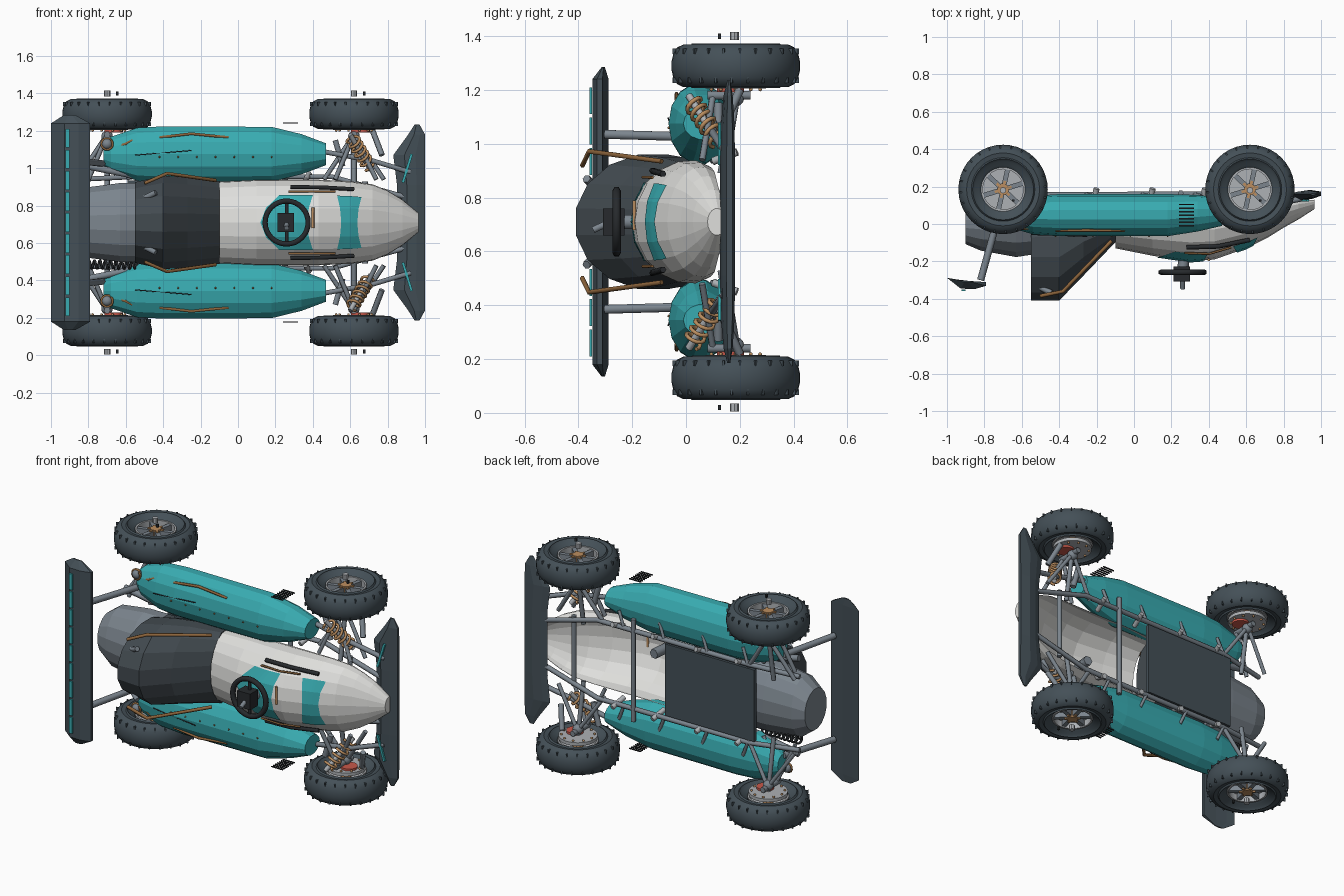
import bpy, bmesh
from math import sin, cos, pi, radians
from mathutils import Vector

cube = bpy.data.objects.get("Cube")
if cube:
    bpy.data.objects.remove(cube)
MID = 0.71  # the car lies on its side: width runs along z, its roof faces -y


def material(name, r, g, b):
    m = bpy.data.materials.new(name)
    m.use_nodes = True
    m.diffuse_color = (r, g, b, 1)
    m.node_tree.nodes["Principled BSDF"].inputs["Base Color"].default_value = (r, g, b, 1)
    return m


TEAL = material("teal paint", 0.04, 0.41, 0.44)
WHITE = material("off white paint", 0.74, 0.74, 0.72)
COVER = material("dark grey paint", 0.055, 0.069, 0.08)
RUBBER = material("charcoal", 0.058, 0.08, 0.096)
BLACK = material("black trim", 0.02, 0.023, 0.026)
STEEL = material("steel grey", 0.20, 0.235, 0.27)
SILVER = material("silver", 0.42, 0.44, 0.46)
COPPER = material("copper", 0.5, 0.27, 0.115)
BROWN = material("dark copper", 0.27, 0.13, 0.045)
RED = material("brake red", 0.58, 0.1, 0.07)


def finish(name, bm, mat, smooth=False):
    bmesh.ops.recalc_face_normals(bm, faces=bm.faces)
    me = bpy.data.meshes.new(name)
    bm.to_mesh(me)
    bm.free()
    ob = bpy.data.objects.new(name, me)
    bpy.context.collection.objects.link(ob)
    me.materials.append(mat)
    if smooth:
        bpy.context.view_layer.objects.active = ob
        ob.select_set(True)
        bpy.ops.object.shade_smooth_by_angle(angle=radians(35))
        ob.select_set(False)
    return ob


def loft(name, rings, mat, closed=True, caps=(True, True), loop=False, smooth=False):
    bm = bmesh.new()
    rows = [[bm.verts.new(p) for p in ring] for ring in rings]
    n = len(rows[0])
    pairs = list(zip(rows, rows[1:])) + ([(rows[-1], rows[0])] if loop else [])
    for a, b in pairs:
        for i in range(n if closed else n - 1):
            j = (i + 1) % n
            bm.faces.new((a[i], a[j], b[j], b[i]))
    for row, cap in zip((rows[0], rows[-1]), caps):
        if cap and not loop:
            bm.faces.new(row)
    return finish(name, bm, mat, smooth)


def box(name, c, size, mat, turn=(0, 0, 0)):
    bm = bmesh.new()
    bmesh.ops.create_cube(bm, size=1)
    bmesh.ops.scale(bm, vec=size, verts=bm.verts)
    ob = finish(name, bm, mat)
    ob.location = (c[0], c[1], MID + c[2])
    ob.rotation_euler = turn


def ball(name, c, r, mat):
    bm = bmesh.new()
    bmesh.ops.create_icosphere(bm, subdivisions=2, radius=r)
    finish(name, bm, mat, True).location = (c[0], c[1], MID + c[2])


def tube(name, pts, r, mat, cyclic=False):
    cu = bpy.data.curves.new(name, "CURVE")
    cu.dimensions = "3D"
    cu.bevel_depth, cu.bevel_resolution, cu.use_fill_caps = r, 1, True
    sp = cu.splines.new("POLY")
    sp.points.add(len(pts) - 1)
    for p, q in zip(sp.points, pts):
        p.co = (q[0], q[1], MID + q[2], 1)
    sp.use_cyclic_u = cyclic
    cu.materials.append(mat)
    ob = bpy.data.objects.new(name, cu)
    bpy.context.collection.objects.link(ob)


def spring(name, a, b, r, turns, wire, mat):
    a, b = Vector(a), Vector(b)
    axis = (b - a).normalized()
    u = axis.orthogonal().normalized()
    v = axis.cross(u)
    n = turns * 12
    tube(name, [a + (b - a) * i / n + r * (u * cos(i * pi / 6) + v * sin(i * pi / 6))
                for i in range(n + 1)], wire, mat)


def lathe(name, profile, c, mat, seg=40, loop=False):
    rings = [[(c[0] + r * cos(2 * pi * i / seg), c[1] + r * sin(2 * pi * i / seg), MID + c[2] + h)
              for i in range(seg)] for r, h in profile]
    loft(name, rings, mat, loop=loop, smooth=True)


def section(st, angles, grow=0, w=0):
    x, yc, up, down, rz = st
    return [(x, yc - ((up if sin(a) > 0 else down) + grow) * sin(a), MID + w + (rz + grow) * cos(a))
            for a in angles]


def circle(n):
    return [2 * pi * (i + 0.5) / n for i in range(n)]


# Open nose shell, stations are x, centre y, upper radius, lower radius, half width
NOSE = [(-0.1, 0.02, 0.15, 0.15, 0.22), (0.1, 0.02, 0.19, 0.15, 0.23), (0.3, 0.02, 0.22, 0.15, 0.23),
        (0.43, 0.02, 0.21, 0.15, 0.23), (0.6, 0.04, 0.17, 0.13, 0.222), (0.72, 0.06, 0.13, 0.11, 0.205),
        (0.8, 0.08, 0.1, 0.08, 0.172), (0.88, 0.1, 0.075, 0.06, 0.122), (0.965, 0.115, 0.035, 0.035, 0.05)]
ARC = [radians(-25 + 230 * k / 12) for k in range(13)]
loft("nose_shell", [section(s, ARC) for s in NOSE], WHITE, closed=False, caps=(False, True))


def nose_at(x):
    for a, b in zip(NOSE, NOSE[1:]):
        if x <= b[0]:
            t = (x - a[0]) / (b[0] - a[0])
            return tuple(p + (q - p) * t for p, q in zip(a, b))


# Painted panels that follow the nose, with bowed rear and front edges
for name, x0, bow0, x1, bow1 in (("nose_panel", 0.53, 0.022, 0.66, -0.022),
                                 ("cockpit_panel", 0.22, -0.1, 0.4, -0.03)):
    rows = []
    for i in range(9):
        row = []
        for k in range(4, 9):
            bow = sin(pi * (k - 4) / 4)
            xa, xb = x0 + bow0 * bow, x1 + bow1 * bow
            row.append(section(nose_at(xa + (xb - xa) * i / 8), [ARC[k]], 0.006)[0])
        rows.append(row)
    loft(name, rows, TEAL, closed=False, caps=(False, False))
tube("cockpit_trim", [(0.4, -0.192, -0.03), (0.4, -0.192, 0.08)], 0.008, COPPER)

# Engine cover with raised intake, floor plate and gearbox tail
loft("engine_cover", [section(s, circle(16)) for s in (
    (-0.55, -0.12, 0.295, 0.25, 0.22), (-0.4, -0.12, 0.295, 0.265, 0.255), (-0.27, -0.05, 0.23, 0.195, 0.245),
    (-0.1, 0.0, 0.1, 0.14, 0.225))], COVER)
box("floor_plate", (-0.28, 0.155, 0), (0.62, 0.024, 0.45), RUBBER)
loft("gearbox_tail", [section(s, circle(16)) for s in (
    (-0.9, 0.0, 0.11, 0.11, 0.13), (-0.82, 0.0, 0.145, 0.13, 0.19), (-0.63, 0.0, 0.18, 0.145, 0.215),
    (-0.5, 0.0, 0.16, 0.15, 0.215))], STEEL)


# Wings lofted across the width: w, leading x, trailing x, thickness scale
def wing(name, y, thick, camber, stations):
    rings = []
    for w, x0, x1, s in stations:
        prof = ((0, 0), (0.35, 0.75), (0.7, 0.55), (1, 0.2), (1, -0.3), (0.6, -0.5), (0.25, -0.3))
        rings.append([(x0 + (x1 - x0) * u, y - (v * thick + camber * sin(pi * u) * 0.5) * s
                       + camber * (0.5 - u) * s, MID + w) for u, v in prof])
    loft(name, rings, RUBBER)


wing("rear_wing", -0.305, 0.04, 0.035, [(-0.575, -0.93, -0.87, 0.2), (-0.53, -1, -0.79, 1),
                                       (0.53, -1, -0.79, 1), (0.575, -0.93, -0.87, 0.2)])
wing("front_wing", 0.16, 0.045, 0.0, [
    (-0.525, 0.945, 0.97, 0.2), (-0.47, 0.91, 1, 0.6), (-0.36, 0.83, 1, 0.9), (-0.2, 0.85, 1, 1),
    (0.2, 0.85, 1, 1), (0.36, 0.83, 1, 0.9), (0.47, 0.91, 1, 0.6), (0.525, 0.945, 0.97, 0.2)])
for i in range(9):
    box("rear_wing_stripe", (-0.912, -0.354, -0.45 + 0.1125 * i), (0.022, 0.009, 0.1), TEAL)

# Steering wheel and column
C = (0.26, -0.258, 0)
tube("steering_rim", [(C[0] + 0.115 * cos(i * pi / 16), C[1], 0.115 * sin(i * pi / 16))
                      for i in range(32)], 0.016, BLACK, True)
box("steering_display", (0.255, -0.268, 0), (0.09, 0.08, 0.1), BLACK)
tube("steering_knob", [(0.26, -0.28, 0), (0.26, -0.345, -0.03)], 0.014, STEEL)
tube("steering_column", [(0.26, -0.25, 0), (0.28, -0.08, 0)], 0.03, STEEL)
tube("steering_spoke", [(0.26, -0.255, -0.11), (0.26, -0.255, 0.11)], 0.01, BLACK)


def wheel(x, s):
    c = (x, 0.185, s * 0.58)
    half = [(0.115, 0.045), (0.13, 0.06), (0.15, 0.068), (0.163, 0.083), (0.17, 0.074), (0.195, 0.079),
            (0.218, 0.068), (0.232, 0.045), (0.239, 0.015)]
    lathe("tyre", half + [(r, -h) for r, h in reversed(half)], c, RUBBER, loop=True)
    lathe("rim_lip", [(0.118, -0.055), (0.118, 0.055), (0.108, 0.055), (0.108, -0.055)], c, SILVER, loop=True)
    lathe("rim_dish", [(0.115, -0.015), (0.115, 0.015)], c, SILVER)
    # Small tread lugs near both shoulders
    bm = bmesh.new()
    for i in range(24):
        for side in (-1, 1):
            a = 2 * pi * (i + side / 4) / 24
            geo = bmesh.ops.create_cube(bm, size=1)["verts"]
            bmesh.ops.scale(bm, vec=(0.016, 0.007, 0.02), verts=geo)
            bmesh.ops.translate(bm, vec=(0.228, 0, side * 0.054), verts=geo)
            for v in geo:
                px, py = v.co.x, v.co.y
                v.co.x, v.co.y = px * cos(a) - py * sin(a), px * sin(a) + py * cos(a)
    finish("tread_lugs", bm, RUBBER).location = (c[0], c[1], MID + c[2])
    for i in range(6):
        a = i * pi / 3 + 0.3
        box("wheel_spoke", (x + 0.07 * cos(a), c[1] + 0.07 * sin(a), c[2] + s * 0.03),
            (0.085, 0.026, 0.035), STEEL, (0, 0, a))
        box("hub_arm", (x + 0.032 * cos(a), c[1] + 0.032 * sin(a), c[2] + s * 0.045),
            (0.03, 0.014, 0.02), COPPER, (0, 0, a))
    lathe("hub_cap", [(0.032, -0.057), (0.032, 0.057)], c, COPPER, 10)
    lathe("hub_nut", [(0.017, -0.015), (0.017, 0.015)], (x, 0.18, s * 0.69), SILVER, 8)
    box("valve_tip", (x + 0.055, 0.125, s * 0.69), (0.012, 0.012, 0.02), BLACK)
    # Brake disc on the inner face, with bolts and caliper
    lathe("brake_disc", [(0.112, -0.01), (0.112, 0.01)], (x, c[1], s * 0.505), SILVER, 32)
    for i in range(10):
        a = i * pi / 5
        ball("disc_bolt", (x + 0.095 * cos(a), c[1] + 0.095 * sin(a), s * 0.492), 0.007, COPPER)
    lathe("brake_caliper", [(0.05, -0.012), (0.05, 0.012)], (x + 0.035, c[1] - 0.02, s * 0.494), RED, 16)
    ball("hub_joint", (x, c[1], s * 0.46), 0.032, STEEL)


# Everything that repeats on both sides
for s in (-1, 1):
    for x in (-0.70, 0.62):
        wheel(x, s)
    pod = [(-0.72, 0.07, 0.05, 0.05, 0.06), (-0.68, 0.06, 0.075, 0.07, 0.095), (-0.54, 0.05, 0.105, 0.1, 0.145),
           (-0.4, 0.05, 0.115, 0.11, 0.153), (0.18, 0.05, 0.115, 0.11, 0.15), (0.34, 0.06, 0.1, 0.095, 0.11),
           (0.47, 0.065, 0.075, 0.075, 0.06)]
    loft("side_pod", [section(p, circle(14), w=s * 0.365) for p in pod], TEAL)
    tube("pod_trim", [(-0.42, -0.035, s * 0.455), (-0.25, -0.035, s * 0.475), (-0.05, -0.035, s * 0.455)], 0.008, BROWN)
    tube("pod_seam", [(-0.55, -0.056, s * 0.36), (-0.25, -0.066, s * 0.385)], 0.003, BLACK)
    tube("pod_tail_trim", [(-0.66, 0.0, s * 0.4), (-0.6, -0.025, s * 0.42), (-0.54, -0.02, s * 0.45)], 0.008, BROWN)
    for i in range(7):
        ball("pod_rivet", (-0.42 + 0.1 * i, -0.064, s * 0.35), 0.005, BROWN)
    tube("cover_rail", [(-0.5, -0.385, s * 0.21), (-0.38, -0.36, s * 0.262), (-0.12, -0.09, s * 0.225)], 0.01, BROWN)
    tube("cover_stay", [(-0.5, -0.34, s * 0.13), (-0.44, -0.37, s * 0.16)], 0.016, STEEL)
    tube("nose_vent", [(0.28, -0.125, s * 0.19), (0.45, -0.12, s * 0.188), (0.62, -0.085, s * 0.178)], 0.012, BLACK)
    tube("nose_vent_trim", [(0.27, -0.155, s * 0.166), (0.4, -0.16, s * 0.166), (0.52, -0.125, s * 0.165)], 0.006, BROWN)
    tube("wing_strut", [(-0.82, -0.3, s * 0.325), (-0.72, 0.06, s * 0.315)], 0.019, STEEL)
    box("front_wing_fin", (0.905, 0.125, s * 0.29), (0.014, 0.012, 0.16), TEAL, (0, s * 0.3, 0))
    for i in range(7):
        box("louvre_slat", (0.28, -0.01 + 0.019 * i, s * 0.532), (0.08, 0.007, 0.006), BLACK)
    # Chassis rails with stubs
    tube("chassis_rail", [(-0.86, 0.1, s * 0.23), (-0.55, 0.155, s * 0.245), (0.5, 0.16, s * 0.245),
                          (0.92, 0.15, s * 0.13)], 0.015, STEEL)
    tube("wing_mount", [(0.45, 0.11, s * 0.38), (0.72, 0.1, s * 0.33), (0.92, 0.14, s * 0.27)], 0.015, STEEL)
    for x in (-0.5, -0.22, 0.08, 0.36):
        tube("rail_stub", [(x, 0.1, s * 0.225), (x + 0.02, 0.19, s * 0.26)], 0.016, SILVER)
        tube("pod_bracket", [(x - 0.04, 0.16, s * 0.245), (x, 0.15, s * 0.34)], 0.01, STEEL)
    # Suspension arms at both axles
    for x in (-0.70, 0.62):
        for dx, y in ((-0.16, 0.15), (0.16, 0.15), (-0.1, 0.06), (0.12, 0.06)):
            tube("suspension_arm", [(x + dx, y, s * 0.23), (x, y + 0.04, s * 0.47)], 0.013, STEEL)
        tube("upright", [(x, 0.08, s * 0.47), (x, 0.24, s * 0.47)], 0.018, STEEL)
        tube("half_shaft", [(x, 0.13, s * 0.18), (x, 0.185, s * 0.5)], 0.015, STEEL)
    tube("steering_arm", [(0.72, 0.2, s * 0.49), (0.77, 0.14, s * 0.36)], 0.016, STEEL)
    tube("front_link", [(0.52, 0.12, s * 0.44), (0.56, 0.12, s * 0.3)], 0.017, STEEL)
    spring("front_spring", (0.61, 0.02, s * 0.45), (0.7, 0.12, s * 0.3), 0.034, 6, 0.008, COPPER)
    tube("front_damper", [(0.6, 0.01, s * 0.47), (0.71, 0.13, s * 0.28)], 0.014, SILVER)
    ball("rear_mount", (-0.7, 0.0, s * 0.42), 0.03, STEEL)
    spring("rear_mount_ring", (-0.7, -0.012, s * 0.42), (-0.7, -0.002, s * 0.42), 0.03, 1, 0.007, BROWN)
    tube("exhaust", [(-0.8, 0.02, s * 0.3), (-0.6, 0.03, s * 0.26), (-0.45, 0.05, s * 0.22)], 0.02, STEEL)

# Cross members across the chassis
for x, w, y in ((0.68, 0.22, 0.14), (0.25, 0.32, 0.165)):
    tube("cross_member", [(x, y, -w), (x, y, w)], 0.016, STEEL)
spring("gearbox_coil", (-0.8, 0.0, -0.225), (-0.54, 0.0, -0.225), 0.022, 9, 0.007, BLACK)
